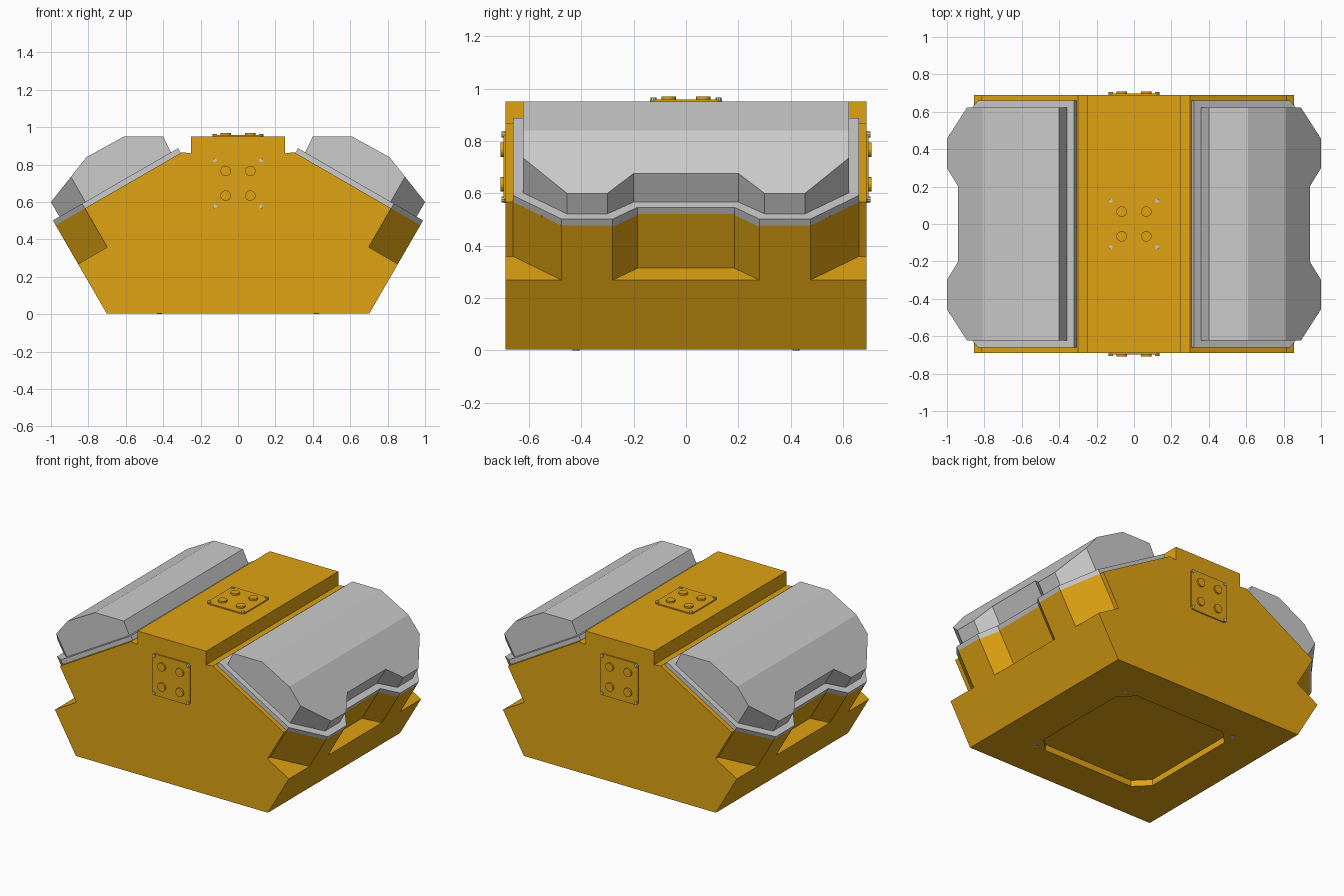
import bpy, bmesh, math
from mathutils import Vector, Matrix

if "Cube" in bpy.data.objects:
    bpy.data.objects.remove(bpy.data.objects["Cube"])

yellow = bpy.data.materials.new("yellow_paint")
yellow.diffuse_color = (0.74, 0.37, 0.006, 1)
yellow.use_nodes = True
yellow.node_tree.nodes["Principled BSDF"].inputs["Base Color"].default_value = yellow.diffuse_color


def prism(bm, pts, vec):
    """Extrude a flat polygon of 3D points along vec."""
    face = bm.faces.new([bm.verts.new(p) for p in pts])
    out = bmesh.ops.extrude_face_region(bm, geom=[face], use_keep_orig=True)
    bmesh.ops.translate(bm, vec=vec, verts=[g for g in out["geom"] if isinstance(g, bmesh.types.BMVert)])


def finish(name, bm, mat=None):
    bmesh.ops.recalc_face_normals(bm, faces=bm.faces)
    me = bpy.data.meshes.new(name)
    bm.to_mesh(me)
    bm.free()
    ob = bpy.data.objects.new(name, me)
    bpy.context.collection.objects.link(ob)
    if mat:
        me.materials.append(mat)
    return ob


def boolean(ob, cutter, op):
    m = ob.modifiers.new("cut", 'BOOLEAN')
    m.operation, m.object, m.solver = op, cutter, 'EXACT'
    bpy.context.view_layer.objects.active = ob
    bpy.ops.object.modifier_apply(modifier=m.name)
    bpy.data.objects.remove(cutter)


C, S = math.cos(math.radians(30)), 0.5


def wall(side, y, d, s):
    """Point at depth d into the leaning side wall, s up along it."""
    return Vector((side * (0.7 + s * S - d * C), y, s * C + d * S))


def wall_prism(bm, side, outline, s0, s1):
    prism(bm, [wall(side, y, d, s0) for y, d in outline],
          wall(side, 0, 0, s1) - wall(side, 0, 0, s0))


def both_y(half):
    return half + [(-y, d) for y, d in reversed(half)]


# main body
half = [(0.702, 0.004), (0.975, 0.476), (0.30, 0.866), (0.25, 0.86), (0.25, 0.95)]
profile = half + [(-x, z) for x, z in reversed(half)]
bm = bmesh.new()
prism(bm, [(x, -0.69, z) for x, z in profile], (0, 1.38, 0))
body = finish("body", bm, yellow)

# side notches and underside recess
bm = bmesh.new()
end = [(-0.8, 0.18), (-0.66, 0.18), (-0.424, -0.05), (-0.8, -0.05)]
middle = both_y([(-0.333, -0.05), (-0.185, 0.09)])
for side in (1, -1):
    for outline in (end, middle, [(-y, d) for y, d in end]):
        wall_prism(bm, side, outline, 0.31, 0.8)


def chamfered(h, c, z):
    k = h - c
    return [Vector((x, y, z)) for x, y in ((h, k), (k, h), (-k, h), (-h, k),
                                           (-h, -k), (-k, -h), (k, -h), (h, -k))]


prism(bm, chamfered(0.425, 0.09, -0.1), (0, 0, 0.145))
boolean(body, finish("notch_cutter", bm, yellow), 'DIFFERENCE')

# side plates and angular covers
plate_line = both_y([(-0.66, 0.772), (-0.66, 0.18), (-0.475, 0), (-0.28, 0), (-0.185, 0.09)])
cover_line = both_y([(-0.622, 1.1), (-0.622, 0.20), (-0.455, 0.04), (-0.30, 0.04), (-0.20, 0.13)])
cover_profile = [(0.358, 0.864), (0.40, 0.95), (0.61, 0.95), (0.81, 0.84),
                 (1.05, 0.537), (0.9885, 0.4997)]
for side, label in ((1, "right"), (-1, "left")):
    bm = bmesh.new()
    wall_prism(bm, side, plate_line, 0.545, 0.579)
    finish(label + "_plate", bm)
    bm = bmesh.new()
    prism(bm, [(side * x, -0.8, z) for x, z in cover_profile], (0, 1.6, 0))
    cover = finish(label + "_cover", bm)
    bm = bmesh.new()
    wall_prism(bm, side, cover_line, 0.3, 1.3)
    boolean(cover, finish("cover_cutter", bm), 'INTERSECT')


def disc(bm, x, y, z, r, h, n):
    prism(bm, [(x + r * math.cos(2 * math.pi * i / n), y + r * math.sin(2 * math.pi * i / n), z)
               for i in range(n)], (0, 0, h))


corners = [(i, j) for i in (-1, 1) for j in (-1, 1)]

# connector panels with round studs and corner bolts
places = {
    "front": Matrix.Translation((0, -0.69, 0.70)) @ Matrix.Rotation(math.pi / 2, 4, 'X'),
    "back": Matrix.Translation((0, 0.69, 0.70)) @ Matrix.Rotation(-math.pi / 2, 4, 'X'),
    "top": Matrix.Translation((0, 0, 0.95)),
}
for label, mat in places.items():
    bm = bmesh.new()
    prism(bm, chamfered(0.137, 0.014, -0.004), (0, 0, 0.012))
    for i, j in corners:
        disc(bm, i * 0.066, j * 0.066, 0.004, 0.028, 0.015, 16)
    finish(label + "_panel", bm, yellow).data.transform(mat)
    bm = bmesh.new()
    for i, j in corners:
        disc(bm, i * 0.124, j * 0.124, 0.004, 0.011, 0.011, 8)
    finish(label + "_panel_bolts", bm).data.transform(mat)

# underside bolts
bm = bmesh.new()
for i, j in corners:
    disc(bm, i * 0.42, j * 0.42, 0, 0.014, 0.02, 8)
finish("underside_bolts", bm)
